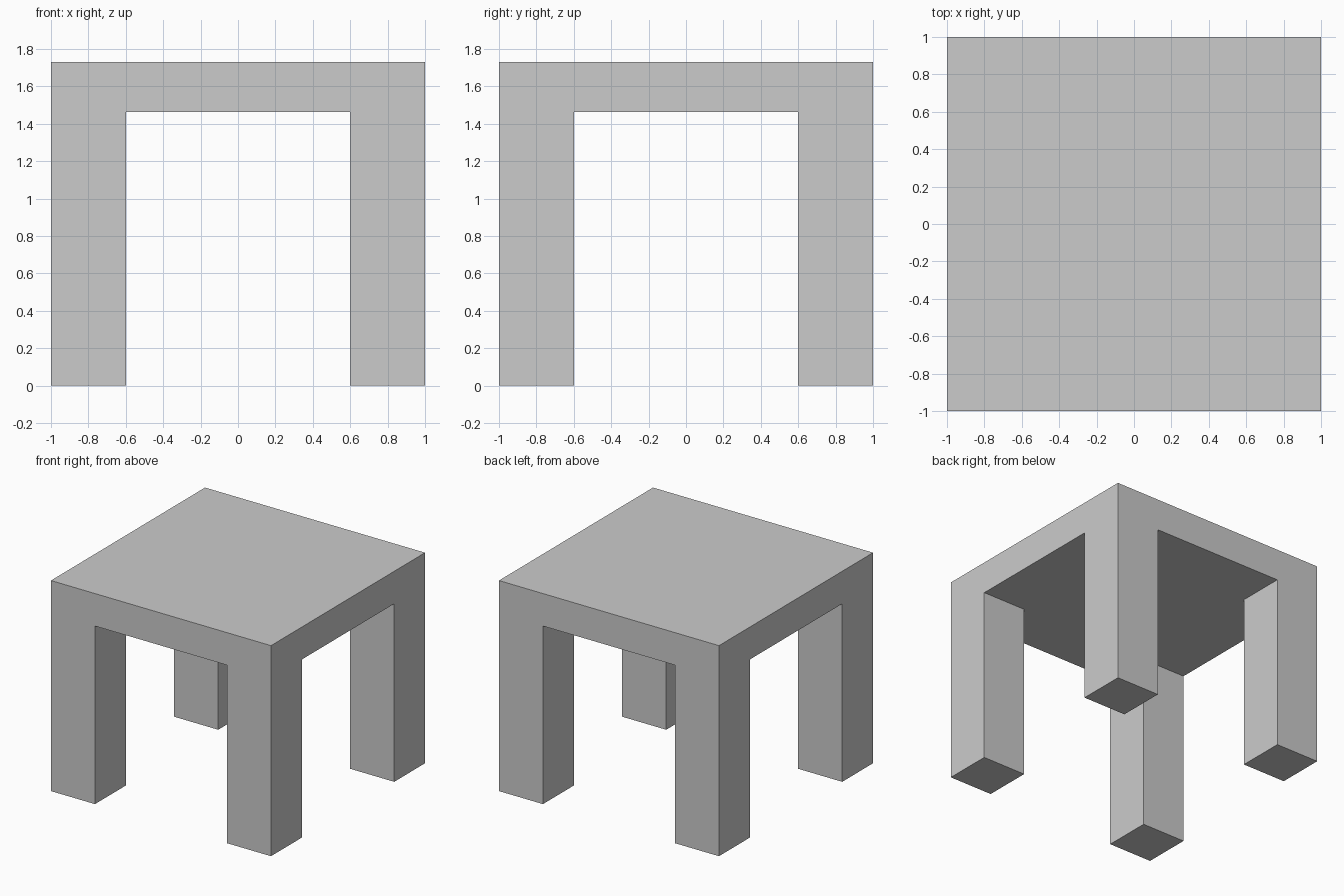
import bpy

if "Cube" in bpy.data.objects:
    bpy.data.objects.remove(bpy.data.objects["Cube"])

TOP, UNDER = 1.73, 1.463   # table height and underside of the top
HALF, LEG = 1.0, 0.4       # half width of the top, leg thickness


def box(name, centre, size):
    bpy.ops.mesh.primitive_cube_add(size=1, location=centre)
    obj = bpy.context.object
    obj.name = name
    obj.scale = size
    bpy.ops.object.transform_apply(location=False, rotation=False, scale=True)
    return obj


# Square slab top
box("table_top", (0, 0, (TOP + UNDER) / 2), (2 * HALF, 2 * HALF, TOP - UNDER))

# Four square legs, flush with the corners
offset = HALF - LEG / 2
for y_name, sy in (("front", -1), ("back", 1)):
    for x_name, sx in (("left", -1), ("right", 1)):
        box(f"{y_name}_{x_name}_leg", (sx * offset, sy * offset, UNDER / 2),
            (LEG, LEG, UNDER))
